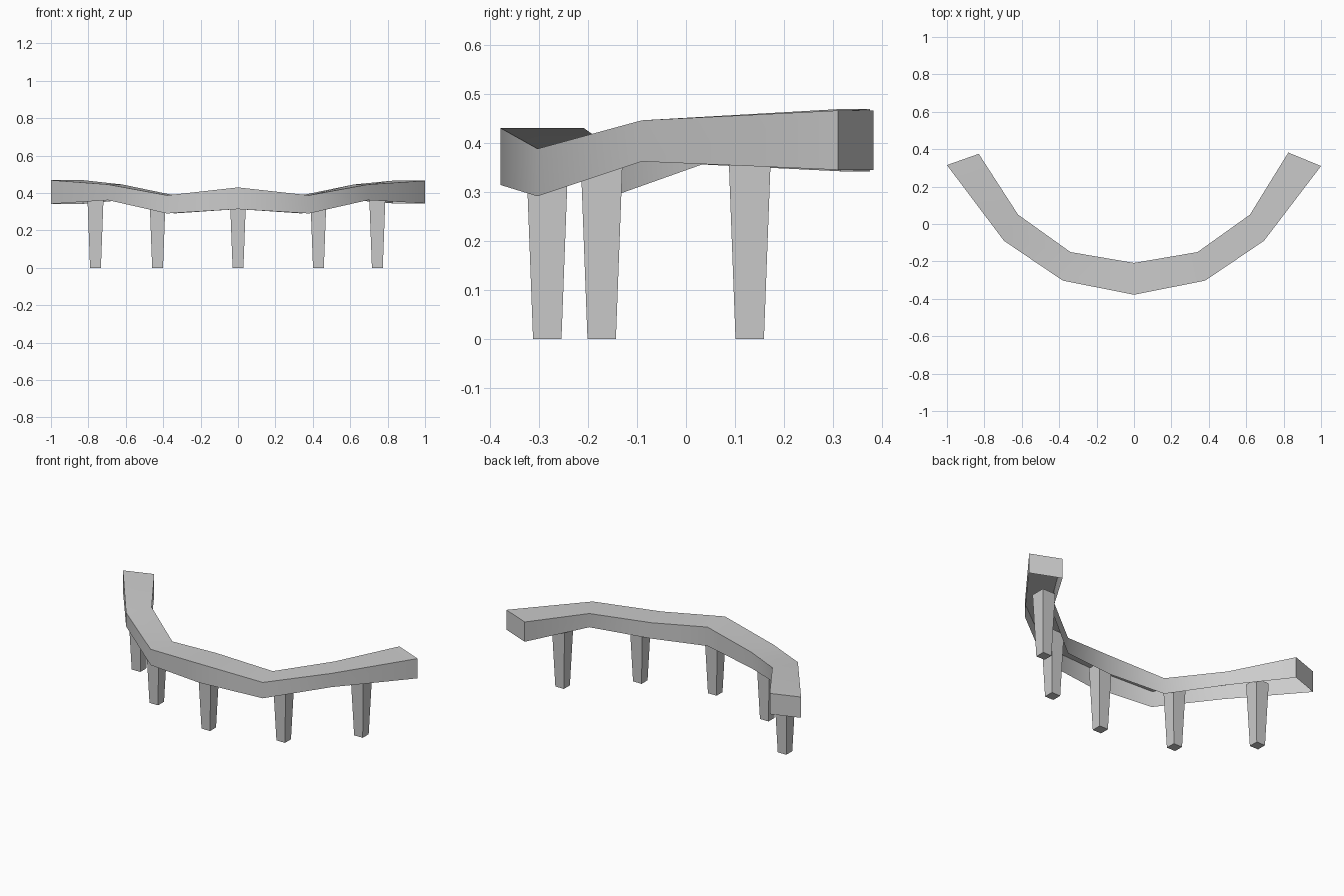
import bpy, bmesh, math

if "Cube" in bpy.data.objects:
    bpy.data.objects.remove(bpy.data.objects["Cube"])


def finish(name, bm, smooth=False):
    bmesh.ops.recalc_face_normals(bm, faces=bm.faces)
    mesh = bpy.data.meshes.new(name)
    bm.to_mesh(mesh)
    bm.free()
    obj = bpy.data.objects.new(name, mesh)
    bpy.context.collection.objects.link(obj)
    if smooth:
        bpy.ops.object.select_all(action='DESELECT')
        obj.select_set(True)
        bpy.context.view_layer.objects.active = obj
        bpy.ops.object.shade_smooth_by_angle(angle=math.radians(30))
    return obj


# Curved seat shell, open underneath: outer xy, inner xy, bottom z, top z
sections = [
    (-1.00, 0.315, -0.83, 0.375, 0.342, 0.469),
    (-0.695, -0.09, -0.62, 0.05, 0.362, 0.446),
    (-0.38, -0.303, -0.34, -0.15, 0.291, 0.388),
    (0.00, -0.378, 0.00, -0.208, 0.314, 0.430),
    (0.38, -0.303, 0.34, -0.15, 0.291, 0.388),
    (0.695, -0.09, 0.62, 0.05, 0.362, 0.446),
    (1.00, 0.31, 0.825, 0.382, 0.345, 0.466),
]
bm = bmesh.new()
rings = []
for ox, oy, ix, iy, lo, hi in sections:
    rings.append([bm.verts.new(p) for p in
                  ((ox, oy, lo), (ox, oy, hi), (ix, iy, hi), (ix, iy, lo))])
for a, b in zip(rings, rings[1:]):
    for i in range(3):
        bm.faces.new((a[i], a[i + 1], b[i + 1], b[i]))
for end in (rings[0], rings[-1]):
    bm.faces.new(end)
finish("curved_seat", bm, smooth=True)


# Tapered square legs reaching up inside the shell
def leg(name, x, y, top=0.385, half_bottom=0.029, half_top=0.0435):
    bm = bmesh.new()
    loops = []
    for z, h in ((0, half_bottom), (top, half_top)):
        loops.append([bm.verts.new((x + sx * h, y + sy * h, z))
                      for sx, sy in ((-1, -1), (1, -1), (1, 1), (-1, 1))])
    lower, upper = loops
    for i in range(4):
        j = (i + 1) % 4
        bm.faces.new((lower[i], lower[j], upper[j], upper[i]))
    bm.faces.new(lower)
    bm.faces.new(upper)
    finish(name, bm)


leg("middle_leg", 0, -0.283)
for side, s, end_x in (("left", -1, 0.762), ("right", 1, 0.745)):
    leg(side + "_inner_leg", s * 0.43, -0.172)
    leg(side + "_end_leg", s * end_x, 0.13)
